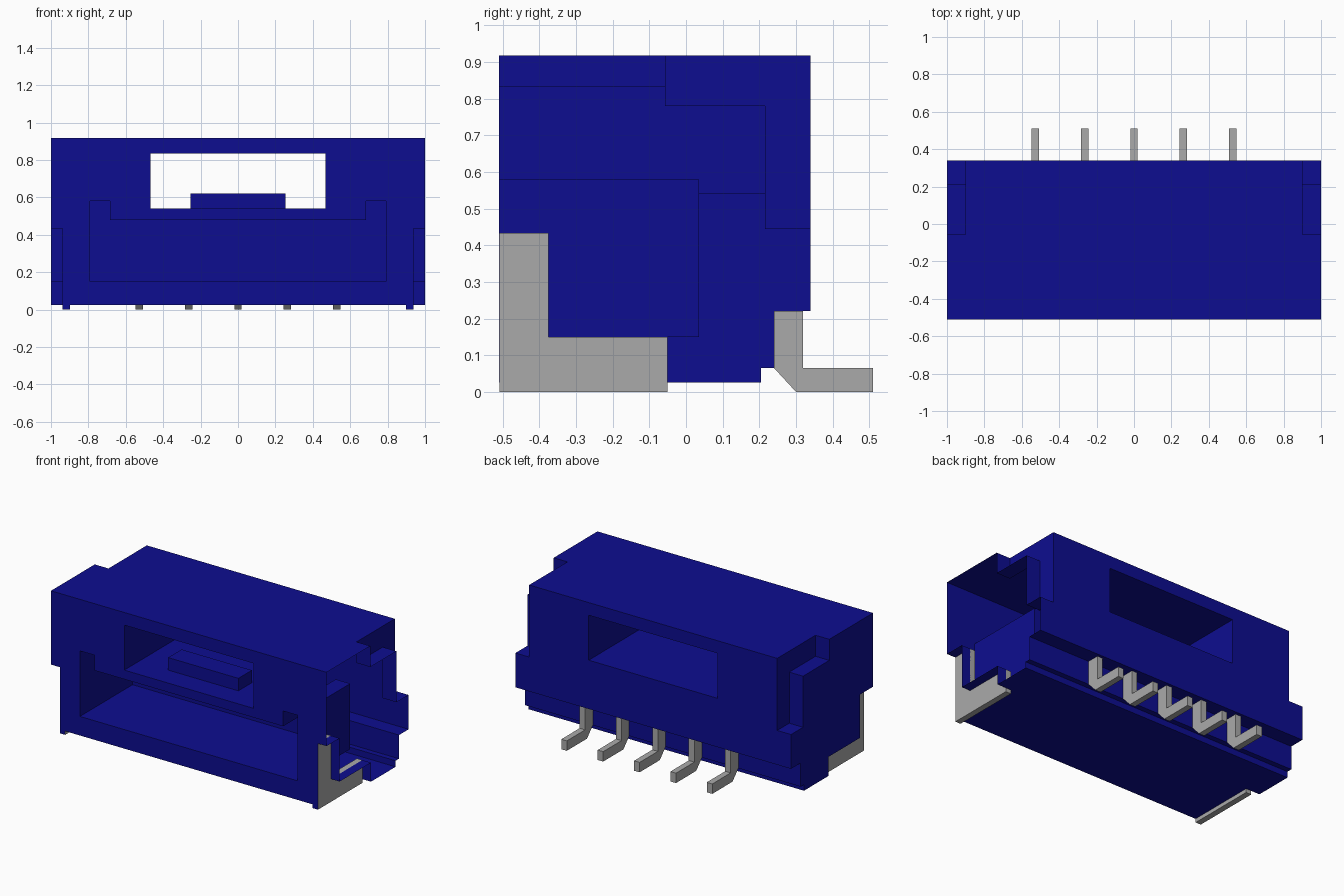
import bpy, bmesh

cube = bpy.data.objects.get("Cube")
if cube:
    bpy.data.objects.remove(cube, do_unlink=True)


def material(name, color):
    m = bpy.data.materials.new(name)
    m.use_nodes = True
    m.diffuse_color = color
    m.node_tree.nodes["Principled BSDF"].inputs["Base Color"].default_value = color
    return m


BLUE = material("blue plastic", (0.004, 0.004, 0.28, 1))
GRAY = material("gray metal", (0.4, 0.4, 0.4, 1))


def prism(name, points, axis, start, end, mat=BLUE):
    """Extrude a (y, z) profile along x, or an (x, z) profile along y."""
    def place(p, t):
        return (t, p[0], p[1]) if axis == "x" else (p[0], t, p[1])
    bm = bmesh.new()
    face = bm.faces.new([bm.verts.new(place(p, start)) for p in points])
    new = bmesh.ops.extrude_face_region(bm, geom=[face])["geom"]
    shift = (end - start, 0, 0) if axis == "x" else (0, end - start, 0)
    bmesh.ops.translate(bm, vec=shift, verts=[v for v in new if isinstance(v, bmesh.types.BMVert)])
    bmesh.ops.recalc_face_normals(bm, faces=bm.faces)
    mesh = bpy.data.meshes.new(name)
    bm.to_mesh(mesh)
    bm.free()
    mesh.materials.append(mat)
    obj = bpy.data.objects.new(name, mesh)
    bpy.context.collection.objects.link(obj)
    return obj


def rect(a0, a1, z0, z1):
    return [(a0, z0), (a1, z0), (a1, z1), (a0, z1)]


def cut(target, cutter):
    cutter.hide_render = True
    mod = target.modifiers.new("cut", "BOOLEAN")
    mod.operation, mod.solver, mod.object = "DIFFERENCE", "EXACT", cutter
    bpy.context.view_layer.objects.active = target
    bpy.ops.object.modifier_apply(modifier=mod.name)
    bpy.data.objects.remove(cutter, do_unlink=True)


# Housing block with stepped underside at the back
FRONT, BACK, TOP = -0.51, 0.34, 0.918
housing = prism("housing", [(FRONT, 0.025), (0.205, 0.025), (0.205, 0.065), (0.24, 0.065),
                            (0.24, 0.22), (BACK, 0.22), (BACK, TOP), (FRONT, TOP)], "x", -1, 1)

# Plug cavity with raised corners, and the through window above it
half = [(0.79, 0.15), (0.79, 0.58), (0.685, 0.58), (0.685, 0.48)]
cut(housing, prism("cavity_cutter", half + [(-x, z) for x, z in reversed(half)], "y", -0.6, 0.035))
cut(housing, prism("window_cutter", rect(-0.468, 0.468, 0.54, 0.835), "y", -0.6, 0.5))

# Side notches at the upper back and side recesses for the solder tabs
notch = [(-0.057, 1), (-0.057, 0.78), (0.215, 0.78), (0.215, 0.445), (0.4, 0.445), (0.4, 1)]
recess = [(-0.6, -0.1), (-0.05, -0.1), (-0.05, 0.15), (-0.375, 0.15), (-0.375, 0.434), (-0.6, 0.434)]
for side in (-1, 1):
    cut(housing, prism("notch_cutter", notch, "x", side * 0.9, side * 1.1))
    cut(housing, prism("recess_cutter", recess, "x", side * 0.934, side * 1.1))

# The left outer skin is open, showing the cavity walls
bm = bmesh.new()
bm.from_mesh(housing.data)
bm.normal_update()
skin = [f for f in bm.faces if f.normal.x > 0.9 and f.calc_center_median().x > 0.99]
bmesh.ops.delete(bm, geom=skin, context="FACES")
bm.to_mesh(housing.data)
bm.free()

# Latch block on the window floor
prism("latch_block", rect(-0.255, 0.255, 0.53, 0.622), "y", -0.36, -0.22)

# L-shaped solder tabs with front edges in the housing colour
tab = [(-0.509, 0), (-0.05, 0), (-0.05, 0.15), (-0.375, 0.15), (-0.375, 0.434), (-0.509, 0.434)]
for side, label in ((1, "left"), (-1, "right")):
    obj = prism(label + "_solder_tab", tab, "x", side * 0.898, side * 0.937, GRAY)
    obj.data.materials.append(BLUE)
    for poly in obj.data.polygons:
        if poly.normal.y < -0.9:
            poly.material_index = 1

# Row of bent contact pins
pin = [(0.24, 0.22), (0.24, 0.065), (0.3, 0), (0.51, 0), (0.51, 0.065), (0.32, 0.065), (0.32, 0.22)]
for i in range(5):
    x = (i - 2) * 0.264
    prism(f"contact_pin_{i + 1}", pin, "x", x - 0.02, x + 0.02, GRAY)
